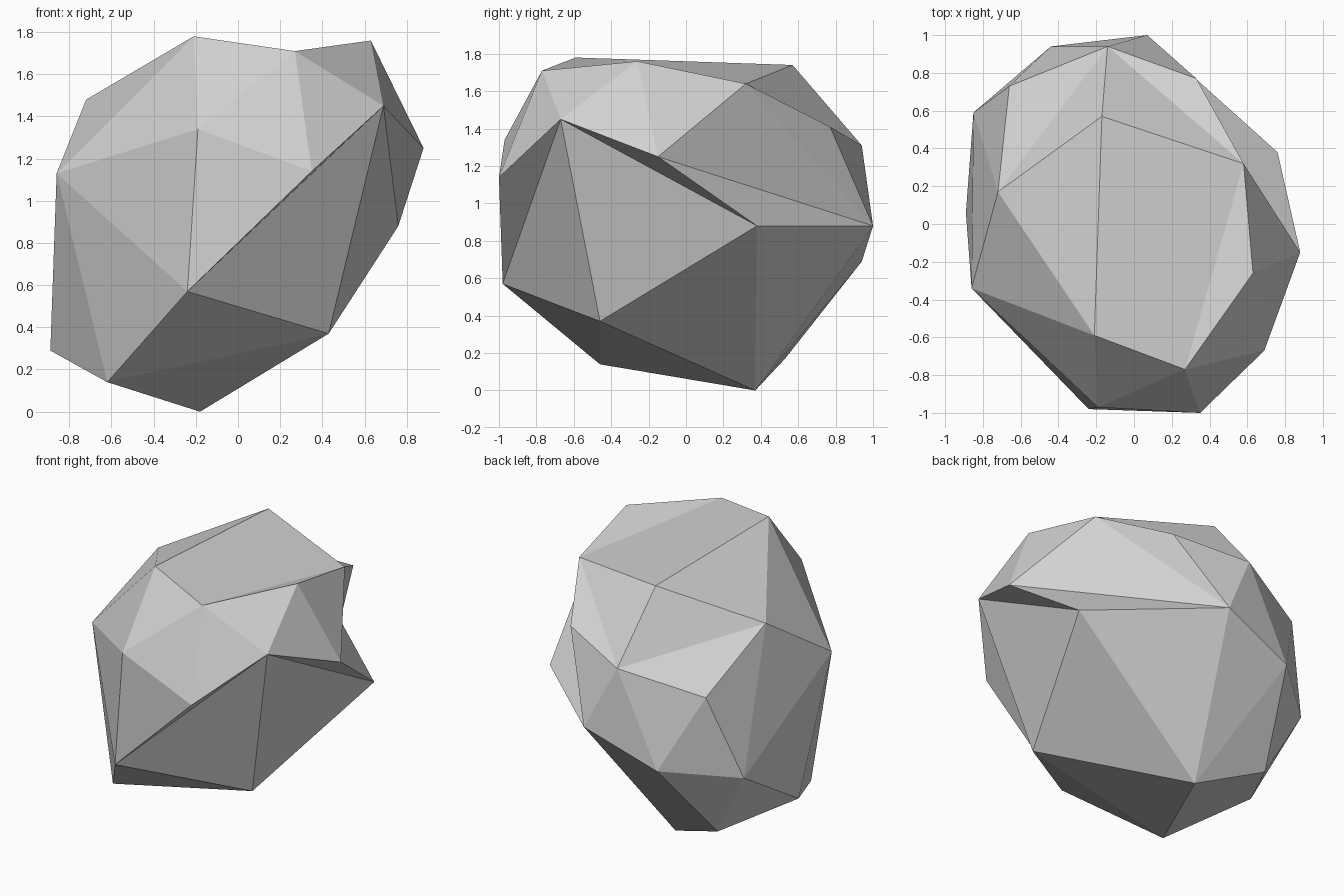
import bpy
import bmesh

# Remove the default cube if present
default_cube = bpy.data.objects.get("Cube")
if default_cube:
    bpy.data.objects.remove(default_cube, do_unlink=True)


def make_material(name, level):
    """Plain grey material, same colour in viewport and render."""
    material = bpy.data.materials.new(name)
    material.use_nodes = True
    colour = (level, level, level, 1)
    material.diffuse_color = colour
    shader = material.node_tree.nodes["Principled BSDF"]
    shader.inputs["Base Color"].default_value = colour
    shader.inputs["Roughness"].default_value = 0.9
    return material


# Corner points of the boulder, each named by a letter
corners = dict(
    # crown
    A=(-.21, -.59, 1.78), B=(.27, -.77, 1.71), C=(.63, -.26, 1.76),
    P=(-.17, .57, 1.74), Q=(.58, .32, 1.64), L=(-.72, .17, 1.48),
    # front shoulder and overhanging ledge
    K=(-.86, -.34, 1.13), M=(-.19, -.97, 1.34), N=(.35, -1, 1.14),
    D=(.69, -.67, 1.45), E=(.88, -.15, 1.25), F=(.76, .38, .88),
    # back shoulder
    R=(.33, .77, 1.41), S=(-.14, .94, 1.31), T=(.07, 1, .88),
    U=(-.44, .94, .69), V=(-.85, .59, .62), W=(-.66, .73, 1.17),
    # foot
    O=(-.24, -.98, .57), G=(.43, -.46, .37), I=(-.62, -.46, .14),
    J=(-.89, .06, .29), X=(-.61, .53, .17), H=(-.18, .37, 0),
)

# Facet fans: the first letter is the hub, the rest is the rim around it
fans = [
    "ABPLKMB",            # crown, left half
    "BMNDCQP",            # crown, right half
    "ECDFTQC",            # ledge
    "ODNMKIGD",           # front
    "DGF",                # hollow under the ledge
    "SLPQRTUWL",          # back of the crown
    "QRT",                # back right
    "VKLWUXJK",           # left side
    "KJI",                # left front
    "HFTUXIGF",           # foot
    "XIJ",                # left foot
]

bm = bmesh.new()
points = {name: bm.verts.new(place) for name, place in corners.items()}
for hub, *rim in fans:
    for first, second in zip(rim, rim[1:]):
        trio = [points[hub], points[first], points[second]]
        if bm.faces.get(trio) is None:
            bm.faces.new(trio)

bmesh.ops.recalc_face_normals(bm, faces=bm.faces[:])

mesh = bpy.data.meshes.new("boulder")
bm.to_mesh(mesh)
bm.free()
mesh.materials.append(make_material("stone grey", 0.64))

# Flat-shaded boulder
boulder = bpy.data.objects.new("boulder", mesh)
bpy.context.collection.objects.link(boulder)
